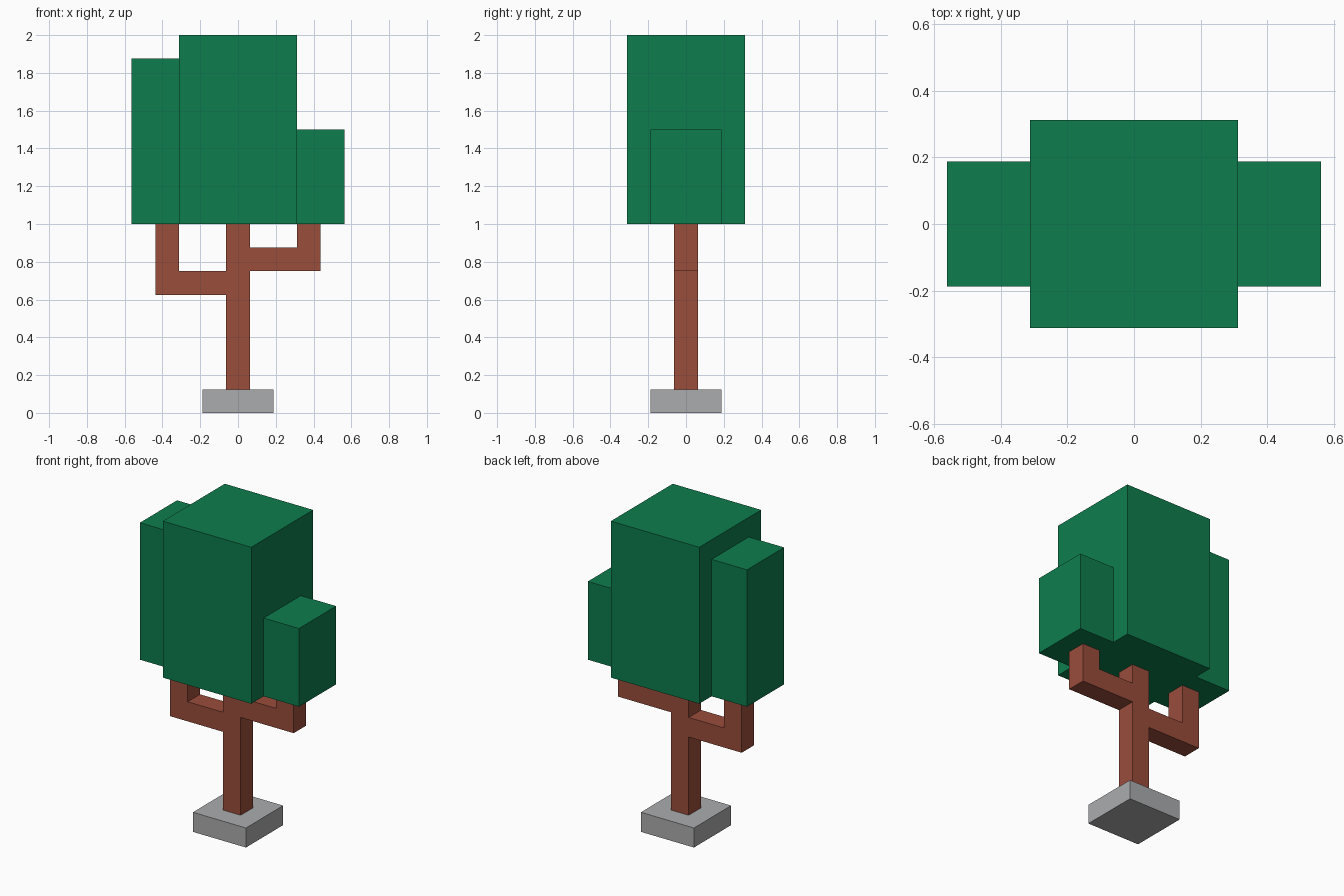
import bpy
import bmesh

if "Cube" in bpy.data.objects:
    bpy.data.objects.remove(bpy.data.objects["Cube"])

U = 1 / 16  # the model sits on a 1/16 unit grid


def material(name, rgb):
    mat = bpy.data.materials.new(name)
    mat.diffuse_color = (*rgb, 1)
    mat.use_nodes = True
    mat.node_tree.nodes["Principled BSDF"].inputs["Base Color"].default_value = mat.diffuse_color
    return mat


def extrude_profile(name, profile, half_depth, mat):
    """Extrude an x-z outline (grid units) evenly to both sides of y = 0."""
    bm = bmesh.new()
    face = bm.faces.new([bm.verts.new((x * U, -half_depth * U, z * U)) for x, z in profile])
    new = bmesh.ops.extrude_face_region(bm, geom=[face])["geom"]
    verts = [v for v in new if isinstance(v, bmesh.types.BMVert)]
    bmesh.ops.translate(bm, verts=verts, vec=(0, 2 * half_depth * U, 0))
    bmesh.ops.recalc_face_normals(bm, faces=bm.faces)
    mesh = bpy.data.meshes.new(name)
    bm.to_mesh(mesh)
    bm.free()
    mesh.materials.append(mat)
    obj = bpy.data.objects.new(name, mesh)
    bpy.context.collection.objects.link(obj)
    return obj


def box(name, x0, x1, z0, z1, half_depth, mat):
    return extrude_profile(name, [(x0, z0), (x1, z0), (x1, z1), (x0, z1)], half_depth, mat)


def branch(name, side, z, mat):
    """Elbow-shaped branch from the trunk out and up to the foliage."""
    outline = [(1, z), (7, z), (7, 16), (5, 16), (5, z + 2), (1, z + 2)]
    return extrude_profile(name, [(side * x, h) for x, h in outline], 1, mat)


stone = material("stone grey", (0.407, 0.413, 0.423))
bark = material("bark brown", (0.323, 0.074, 0.044))
leaf = material("leaf green", (0.004, 0.205, 0.074))

# Base and trunk
box("base", -3, 3, 0, 2, 3, stone)
box("trunk", -1, 1, 2, 16, 1, bark)

# Branches
branch("left_branch", -1, 10, bark)
branch("right_branch", 1, 12, bark)

# Foliage blocks
box("main_foliage", -5, 5, 16, 32, 5, leaf)
box("left_foliage", -9, -5, 16, 30, 3, leaf)
box("right_foliage", 5, 9, 16, 24, 3, leaf)
